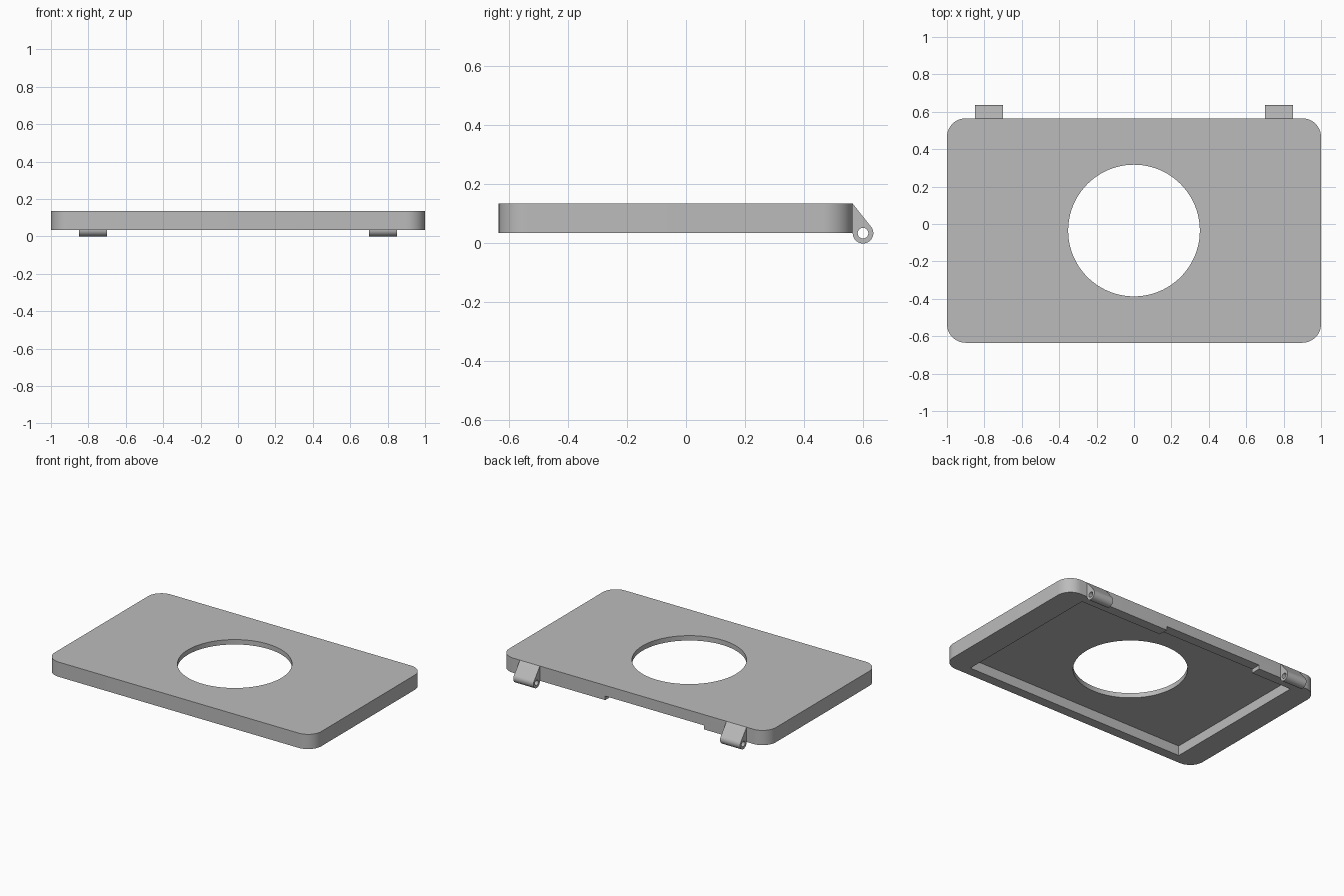
import bpy, bmesh
from math import sin, cos, pi, atan2, acos, hypot
from mathutils import Matrix, Vector

if "Cube" in bpy.data.objects:
    bpy.data.objects.remove(bpy.data.objects["Cube"])

grey = bpy.data.materials.new("light grey")
grey.use_nodes = True
colour = (0.5, 0.5, 0.5, 1)
grey.diffuse_color = colour
grey.node_tree.nodes["Principled BSDF"].inputs["Base Color"].default_value = colour


def arc(cx, cy, r, start, end, steps):
    return [(cx + r * cos(start + (end - start) * i / steps),
             cy + r * sin(start + (end - start) * i / steps)) for i in range(steps + 1)]


def prism(name, outline, low, high, axis="Z"):
    """Extrude a closed outline along Z, or a (y, z) outline along X."""
    bm = bmesh.new()
    place = (lambda u, v: (u, v, low)) if axis == "Z" else (lambda u, v: (low, u, v))
    face = bm.faces.new([bm.verts.new(place(u, v)) for u, v in outline])
    moved = bmesh.ops.extrude_face_region(bm, geom=[face])["geom"]
    shift = Vector((0, 0, high - low) if axis == "Z" else (high - low, 0, 0))
    bmesh.ops.translate(bm, vec=shift, verts=[g for g in moved if isinstance(g, bmesh.types.BMVert)])
    bmesh.ops.recalc_face_normals(bm, faces=bm.faces)
    mesh = bpy.data.meshes.new(name)
    bm.to_mesh(mesh)
    bm.free()
    mesh.materials.append(grey)
    obj = bpy.data.objects.new(name, mesh)
    bpy.context.collection.objects.link(obj)
    return obj


def rectangle(x0, x1, y0, y1):
    return [(x0, y0), (x1, y0), (x1, y1), (x0, y1)]


def cut(obj, cutter):
    """Subtract a cutter and discard it."""
    cutter.hide_render = True
    mod = obj.modifiers.new("cut", "BOOLEAN")
    mod.operation, mod.solver, mod.object = "DIFFERENCE", "EXACT", cutter
    activate(obj)
    bpy.ops.object.modifier_apply(modifier=mod.name)
    bpy.data.objects.remove(cutter)


def activate(obj):
    bpy.ops.object.select_all(action="DESELECT")
    obj.select_set(True)
    bpy.context.view_layer.objects.active = obj


def smooth(obj):
    activate(obj)
    bpy.ops.object.shade_smooth_by_angle(angle=pi / 6)


# Rounded cover plate
FRONT, BACK, BOTTOM, TOP, R = -0.635, 0.565, 0.035, 0.135, 0.1
outline = []
corners = [(1 - R, BACK - R), (R - 1, BACK - R), (R - 1, FRONT + R), (1 - R, FRONT + R)]
for i, (cx, cy) in enumerate(corners):
    outline += arc(cx, cy, R, i * pi / 2, (i + 1) * pi / 2, 12)
plate = prism("cover_plate", outline, BOTTOM, TOP)

# Underside recess, notch in the back rim, and round opening
MID = (FRONT + BACK) / 2
cut(plate, prism("recess_cutter", rectangle(-0.835, 0.835, MID - 0.533, MID + 0.533), 0, 0.102))
cut(plate, prism("notch_cutter", rectangle(-0.53, 0.21, 0.45, 0.7), 0, 0.062))
cut(plate, prism("opening_cutter", arc(0, MID, 0.352, 0, 2 * pi, 96)[:-1], 0, 0.2))
smooth(plate)

# Hinge lugs: a barrel blending tangentially up to the plate's top edge
CY, CZ, LUG = 0.6, 0.035, 0.035
dy, dz = BACK - CY, TOP - CZ
tangent = atan2(dz, dy) - acos(LUG / hypot(dy, dz))
profile = [(BACK, TOP)] + arc(CY, CZ, LUG, -pi, tangent, 28)
for side, x in (("right", -0.85), ("left", 0.70)):
    lug = prism(side + "_hinge_lug", profile, x, x + 0.15, "X")
    pin = arc(CY, CZ, 0.018, 0, 2 * pi, 32)[:-1]
    cut(lug, prism("pin_cutter", pin, x - 0.1, x + 0.25, "X"))
    smooth(lug)
